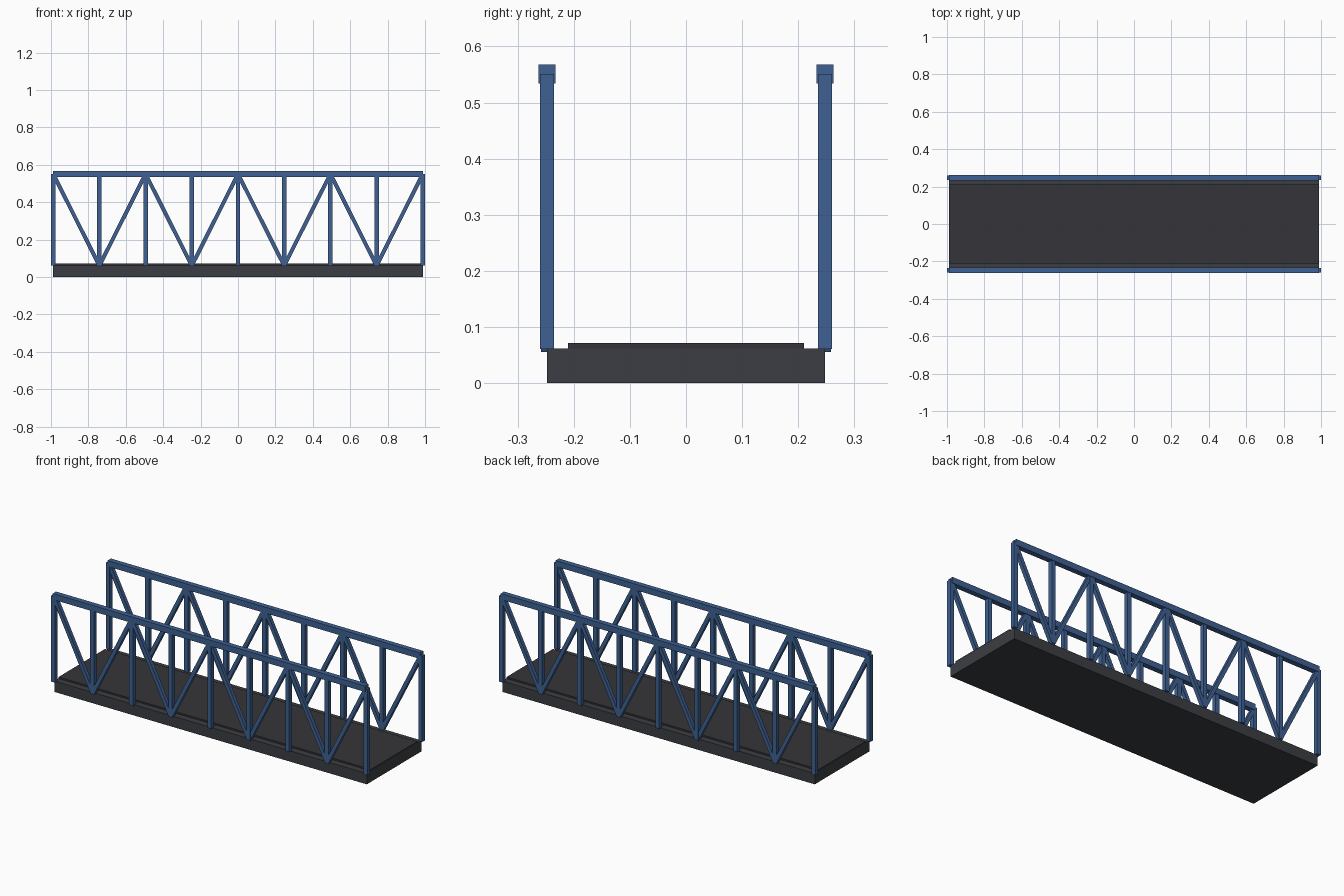
import bpy
from mathutils import Vector, Matrix

if "Cube" in bpy.data.objects:
    bpy.data.objects.remove(bpy.data.objects["Cube"])

HALF = 0.988          # half length of the trusses
BAY = HALF / 4        # spacing of the posts
TRUSS_Y = 0.2475      # offset of each truss
LOW, HIGH = 0.0605, 0.551


def material(name, rgb):
    mat = bpy.data.materials.new(name)
    mat.diffuse_color = (*rgb, 1)
    mat.use_nodes = True
    mat.node_tree.nodes["Principled BSDF"].inputs["Base Color"].default_value = mat.diffuse_color
    return mat


BLUE = material("blue_steel", (0.05, 0.12, 0.29))
GREY = material("deck_grey", (0.045, 0.048, 0.056))
DARK = material("road_grey", (0.036, 0.036, 0.042))


def box(name, centre, size, mat):
    bpy.ops.mesh.primitive_cube_add(size=1, location=centre)
    ob = bpy.context.object
    ob.name = name
    ob.data.transform(Matrix.Diagonal((*size, 1)))
    ob.data.materials.append(mat)
    return ob


def beam(name, a, b, width, depth):
    """Box bar in the xz plane running from a to b."""
    a, b = Vector(a), Vector(b)
    d = b - a
    ob = box(name, (a + b) / 2, (width, depth, d.length), BLUE)
    ob.rotation_euler = Vector((0, 0, 1)).rotation_difference(d).to_euler()
    return ob


# Deck and raised roadway
box("deck", (0, 0, 0.031), (2 * HALF, 0.495, 0.062), GREY)
box("roadway", (0, 0, 0.0655), (2 * HALF, 0.42, 0.011), DARK)

# Two side trusses
for side, y in (("front", -TRUSS_Y), ("back", TRUSS_Y)):
    box(f"{side}_top_chord", (0, y, HIGH), (2 * HALF, 0.030, 0.034), BLUE)
    for i in range(9):
        x = -HALF + i * BAY
        beam(f"{side}_post_{i + 1}", (x, y, LOW), (x, y, HIGH), 0.024, 0.025)
    # Diagonals zigzag between top and bottom nodes
    for i in range(8):
        x = -HALF + i * BAY
        za, zb = (HIGH, LOW) if i % 2 == 0 else (LOW, HIGH)
        beam(f"{side}_diagonal_{i + 1}", (x, y, za), (x + BAY, y, zb), 0.021, 0.022)
